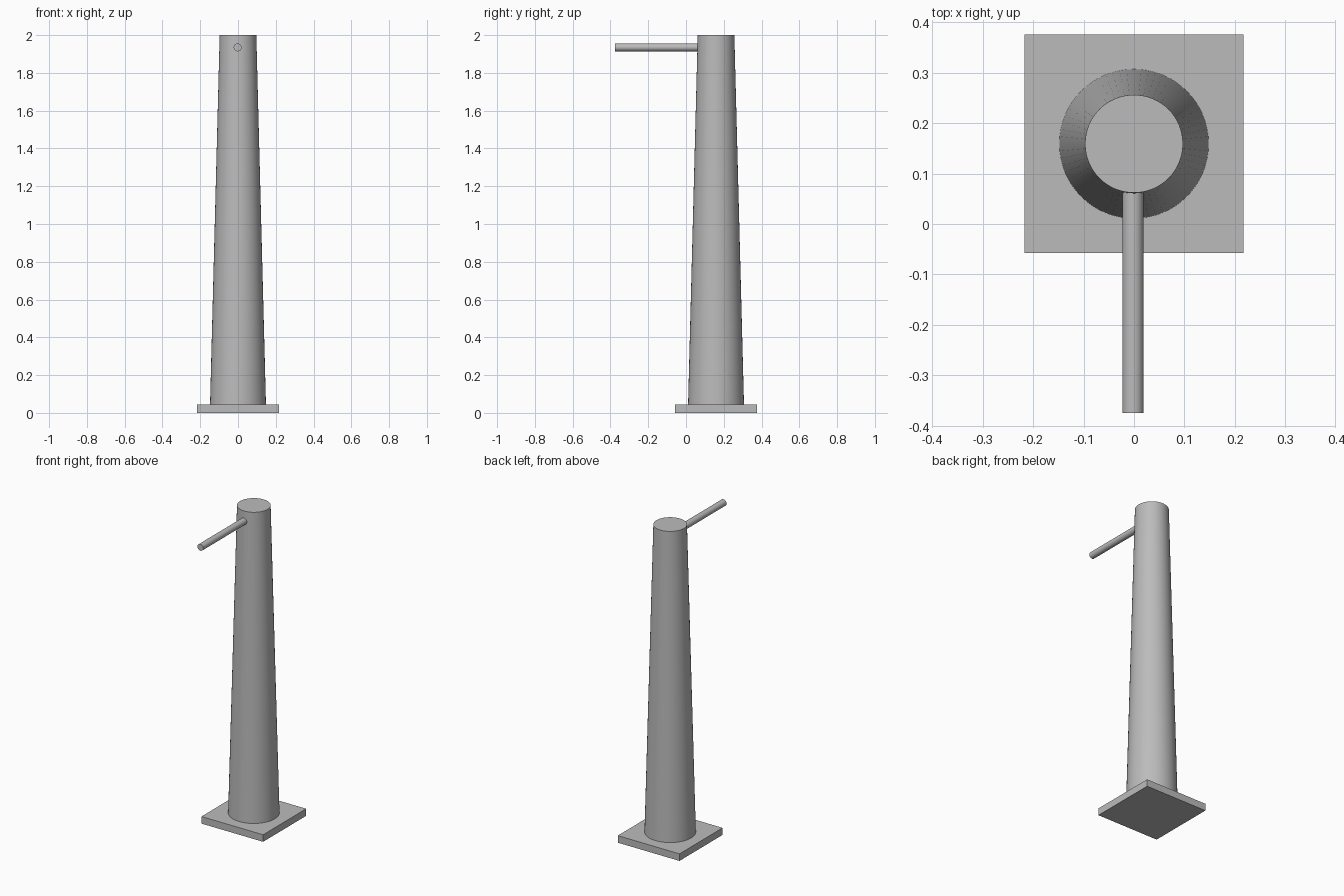
import bpy
import math

cube = bpy.data.objects.get("Cube")
if cube:
    bpy.data.objects.remove(cube, do_unlink=True)

# One plain grey for the whole model
GREY = (0.5, 0.5, 0.5, 1.0)
grey = bpy.data.materials.new("plain grey")
grey.use_nodes = True
grey.diffuse_color = GREY
grey.node_tree.nodes["Principled BSDF"].inputs["Base Color"].default_value = GREY

COLUMN_Y = 0.159
BASE_TOP = 0.045


def finish(name, smooth=False):
    """Name the active object, colour it and smooth its round sides."""
    obj = bpy.context.object
    obj.name = name
    obj.data.materials.append(grey)
    if smooth:
        bpy.ops.object.shade_smooth_by_angle(angle=math.radians(30))
    return obj


# Square base plate
bpy.ops.mesh.primitive_cube_add(size=1, location=(0, COLUMN_Y, BASE_TOP / 2))
plate = bpy.context.object
plate.scale = (0.434, 0.433, BASE_TOP)
bpy.ops.object.transform_apply(location=False, rotation=False, scale=True)
finish("base_plate")

# Tapered column
bpy.ops.mesh.primitive_cone_add(
    vertices=64, radius1=0.148, radius2=0.097, depth=2 - BASE_TOP,
    location=(0, COLUMN_Y, (2 + BASE_TOP) / 2))
finish("tapered_column", smooth=True)

# Thin arm reaching forward, its back end buried in the column
ARM_FRONT, ARM_BACK = -0.375, 0.075
bpy.ops.mesh.primitive_cylinder_add(
    vertices=32, radius=0.021, depth=ARM_BACK - ARM_FRONT,
    location=(-0.002, (ARM_FRONT + ARM_BACK) / 2, 1.935),
    rotation=(math.pi / 2, 0, 0))
finish("front_arm", smooth=True)
